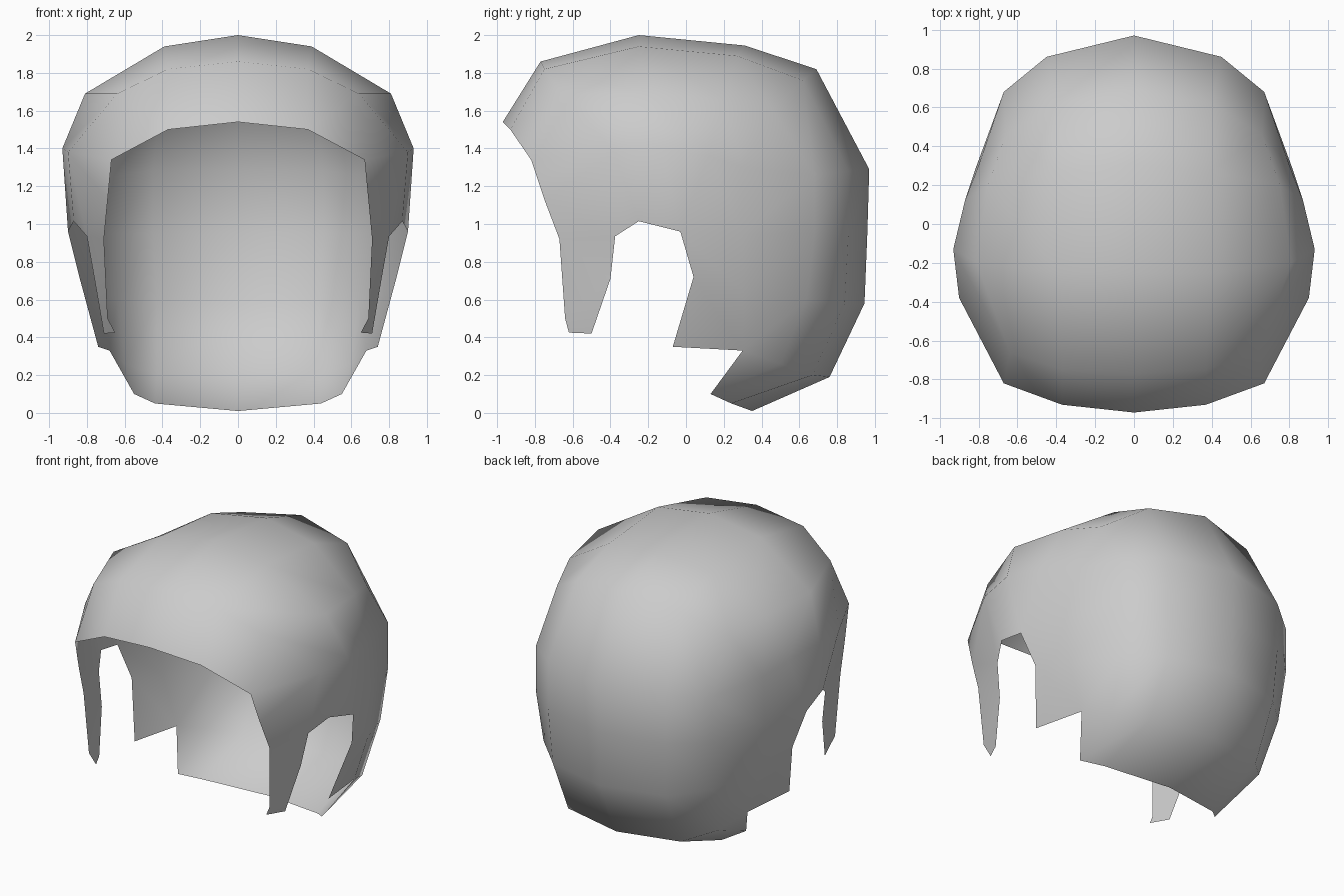
import bpy, bmesh

if "Cube" in bpy.data.objects:
    bpy.data.objects.remove(bpy.data.objects["Cube"])

# Half of the crown: rings from brim to back of the head, each running from the centre line down the side
crown = [
    # front brim down to the sideburn front edge
    [(0, -.97, 1.54), (.37, -.93, 1.50), (.67, -.82, 1.34), (.69, -.75, 1.13),
     (.71, -.67, .92), (.69, -.64, .50), (.65, -.62, .425)],
    # forehead down to the sideburn rear edge
    [(0, -.77, 1.86), (.37, -.75, 1.82), (.64, -.66, 1.69), (.90, -.38, 1.38),
     (.80, -.375, .935), (.76, -.40, .71), (.71, -.50, .42)],
    # top of the head down to the ear arch
    [(0, -.25, 2.0), (.39, -.25, 1.94), (.81, -.20, 1.69), (.93, -.13, 1.40),
     (.87, -.25, 1.015)],
    # behind the ear
    [(0, .31, 1.945), (.39, .27, 1.89), (.75, .20, 1.66), (.87, .12, 1.36),
     (.90, -.03, .96), (.84, .04, .72), (.74, -.07, .35)],
    # rear of the side
    [(0, .69, 1.82), (.40, .62, 1.76), (.66, .46, 1.60), (.80, .30, 1.30),
     (.81, .30, .95), (.78, .30, .64), (.68, .30, .33)],
]

# Half of the back: rows from top to nape, joined to the last crown ring
last = crown[-1]
back = [
    [last[0], last[1], last[2], last[3]],
    [(0, .97, 1.29), (.45, .86, 1.28), (.67, .68, 1.26), last[3]],
    [(0, .96, .95), (.45, .86, .95), (.67, .68, .95), last[4]],
    [(0, .945, .58), (.43, .84, .58), (.64, .64, .60), last[5]],
    [(0, .76, .19), (.43, .67, .20), (.60, .50, .26), last[6]],
    [(0, .35, .01), (.44, .24, .05), (.55, .13, .10), last[6]],
]

bm = bmesh.new()
verts = {}


def vert(p):
    if p not in verts:
        verts[p] = bm.verts.new(p)
    return verts[p]


def skin(rings):
    """Fill quads (or triangles at shared points) between neighbouring rings."""
    for a, b in zip(rings, rings[1:]):
        for i in range(min(len(a), len(b)) - 1):
            pts = list(dict.fromkeys((a[i], a[i + 1], b[i + 1], b[i])))
            if len(pts) > 2:
                bm.faces.new([vert(p) for p in pts])


skin(crown)
skin(back)

# The lower sideburn and the lower side continue past the ear arch as separate strips
bmesh.ops.recalc_face_normals(bm, faces=bm.faces)
bm.faces.ensure_lookup_table()
if max(bm.faces, key=lambda f: f.calc_center_median().z).normal.z < 0:
    bmesh.ops.reverse_faces(bm, faces=bm.faces)

mesh = bpy.data.meshes.new("hair_shell")
bm.to_mesh(mesh)
bm.free()
for poly in mesh.polygons:
    poly.use_smooth = True
shell = bpy.data.objects.new("hair_shell", mesh)
bpy.context.collection.objects.link(shell)

# Mirror to the other side
mirror = shell.modifiers.new("mirror", 'MIRROR')
mirror.use_clip = True
mirror.merge_threshold = 0.001
